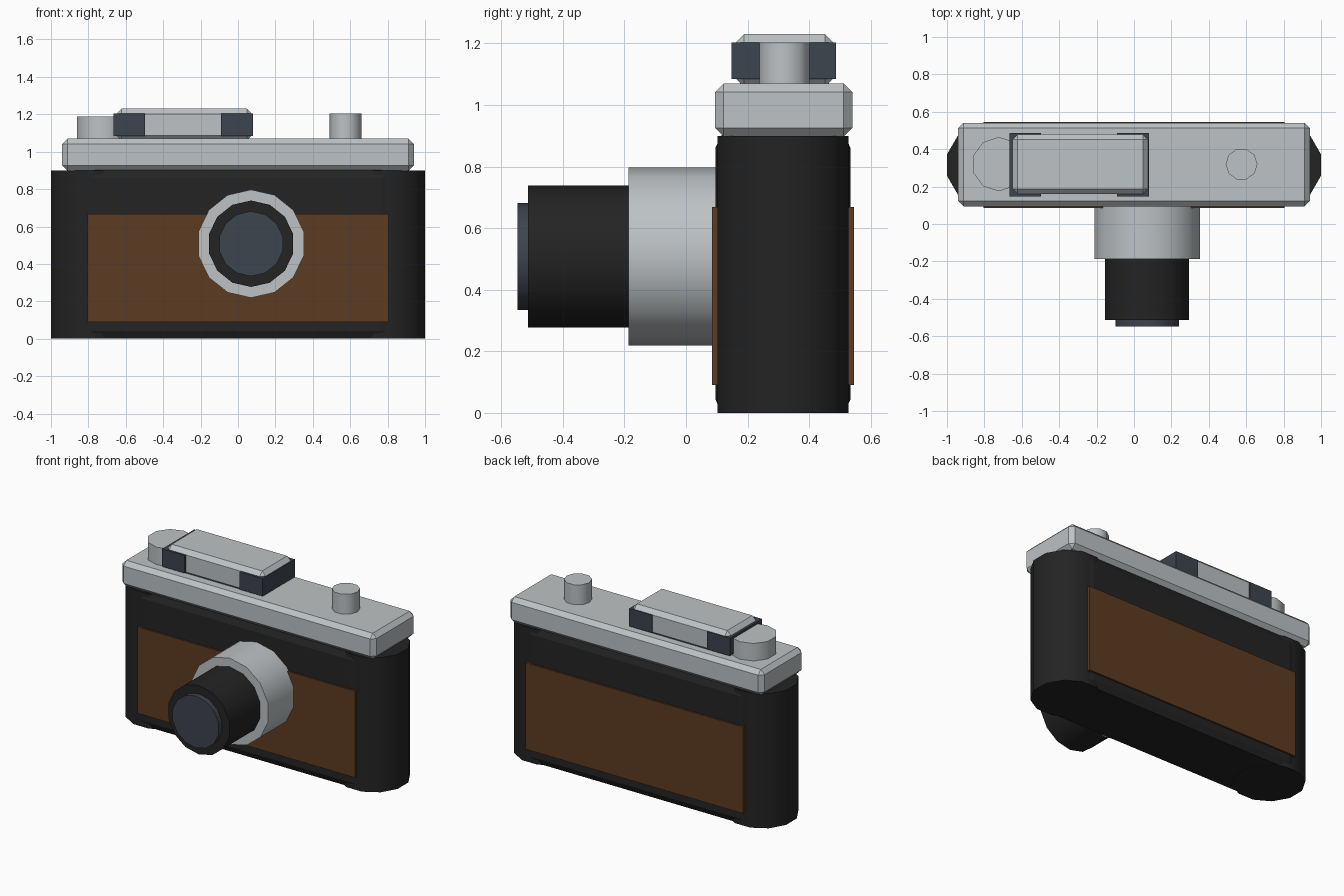
import bpy, bmesh, math
from mathutils import Matrix, Vector

if "Cube" in bpy.data.objects:
    bpy.data.objects.remove(bpy.data.objects["Cube"])


def material(name, rgb):
    m = bpy.data.materials.new(name)
    m.diffuse_color = (*rgb, 1)
    m.use_nodes = True
    m.node_tree.nodes["Principled BSDF"].inputs["Base Color"].default_value = m.diffuse_color
    return m


silver = material("silver metal", (0.51, 0.54, 0.555))
black = material("black casing", (0.017, 0.017, 0.017))
brown = material("brown leather", (0.107, 0.045, 0.015))
glass = material("dark glass", (0.048, 0.058, 0.075))


def finish(name, bm, mat, smooth=False):
    bmesh.ops.recalc_face_normals(bm, faces=bm.faces)
    me = bpy.data.meshes.new(name)
    bm.to_mesh(me)
    bm.free()
    me.materials.append(mat)
    ob = bpy.data.objects.new(name, me)
    bpy.context.collection.objects.link(ob)
    if smooth:
        bpy.ops.object.select_all(action='DESELECT')
        ob.select_set(True)
        bpy.context.view_layer.objects.active = ob
        bpy.ops.object.shade_smooth_by_angle(angle=math.radians(40))
    return ob


def box(name, lo, hi, mat, bevel=0, stretched=False):
    """Box from corner to corner; a stretched bevel scales with the box."""
    lo, hi = Vector(lo), Vector(hi)
    bm = bmesh.new()
    bmesh.ops.create_cube(bm, size=1)

    def cut():
        if bevel:
            bmesh.ops.bevel(bm, geom=bm.edges[:], offset=bevel,
                            segments=1, affect='EDGES')
    if stretched:
        cut()
    bmesh.ops.scale(bm, vec=hi - lo, verts=bm.verts)
    bmesh.ops.translate(bm, vec=(lo + hi) / 2, verts=bm.verts)
    if not stretched:
        cut()
    return finish(name, bm, mat)


def cylinder(name, centre, r, a, b, sides, mat, axis='Z', turn=0):
    """Prism between a and b along the axis; first corner at angle turn."""
    bm = bmesh.new()
    bottom = []
    for i in range(sides):
        t = math.radians(turn) + 2 * math.pi * i / sides
        u, v = centre[0] + r * math.cos(t), centre[1] + r * math.sin(t)
        bottom.append(bm.verts.new((u, v, a) if axis == 'Z' else (u, a, v)))
    face = bm.faces.new(bottom)
    out = bmesh.ops.extrude_face_region(bm, geom=[face], use_keep_orig=True)
    top = [g for g in out['geom'] if isinstance(g, bmesh.types.BMVert)]
    step = (0, 0, b - a) if axis == 'Z' else (0, b - a, 0)
    bmesh.ops.translate(bm, vec=step, verts=top)
    return finish(name, bm, mat, smooth=True)


# Body: bevelled middle with a rounded column at each end
box("body_middle", (-0.84, 0.096, 0.002), (0.84, 0.534, 0.902), black, 0.045, True)
for side, s in (("left", -1), ("right", 1)):
    cylinder("body_end_" + side, (s * 0.7875, 0.315), 0.22, 0, 0.9, 12, black, turn=15)

# Leather wrap showing at front and back
box("leather_panel", (-0.805, 0.085, 0.09), (0.805, 0.545, 0.668), brown)

# Top plate and viewfinder housing
box("top_plate", (-0.94, 0.094, 0.898), (0.94, 0.54, 1.07), silver, 0.028)
box("viewfinder_housing", (-0.65, 0.16, 1.06), (0.075, 0.48, 1.23), silver, 0.028)
for side, x0, x1 in (("left", -0.665, -0.497), ("right", -0.09, 0.08)):
    box("viewfinder_window_" + side, (x0, 0.147, 1.085), (x1, 0.487, 1.203), glass)

# Controls on the top plate
cylinder("winding_knob", (-0.722, 0.32), 0.145, 1.06, 1.187, 10, silver, turn=90)
cylinder("shutter_button", (0.575, 0.32), 0.085, 1.06, 1.203, 10, silver)

# Lens, stepping down towards the front
for name, r, front, back, mat in (("lens_mount", 0.289, -0.187, 0.12, silver),
                                  ("lens_barrel", 0.231, -0.513, -0.17, black),
                                  ("lens_glass", 0.174, -0.548, -0.50, glass)):
    cylinder(name, (0.07, 0.508), r, front, back, 14, mat, axis='Y', turn=90)
